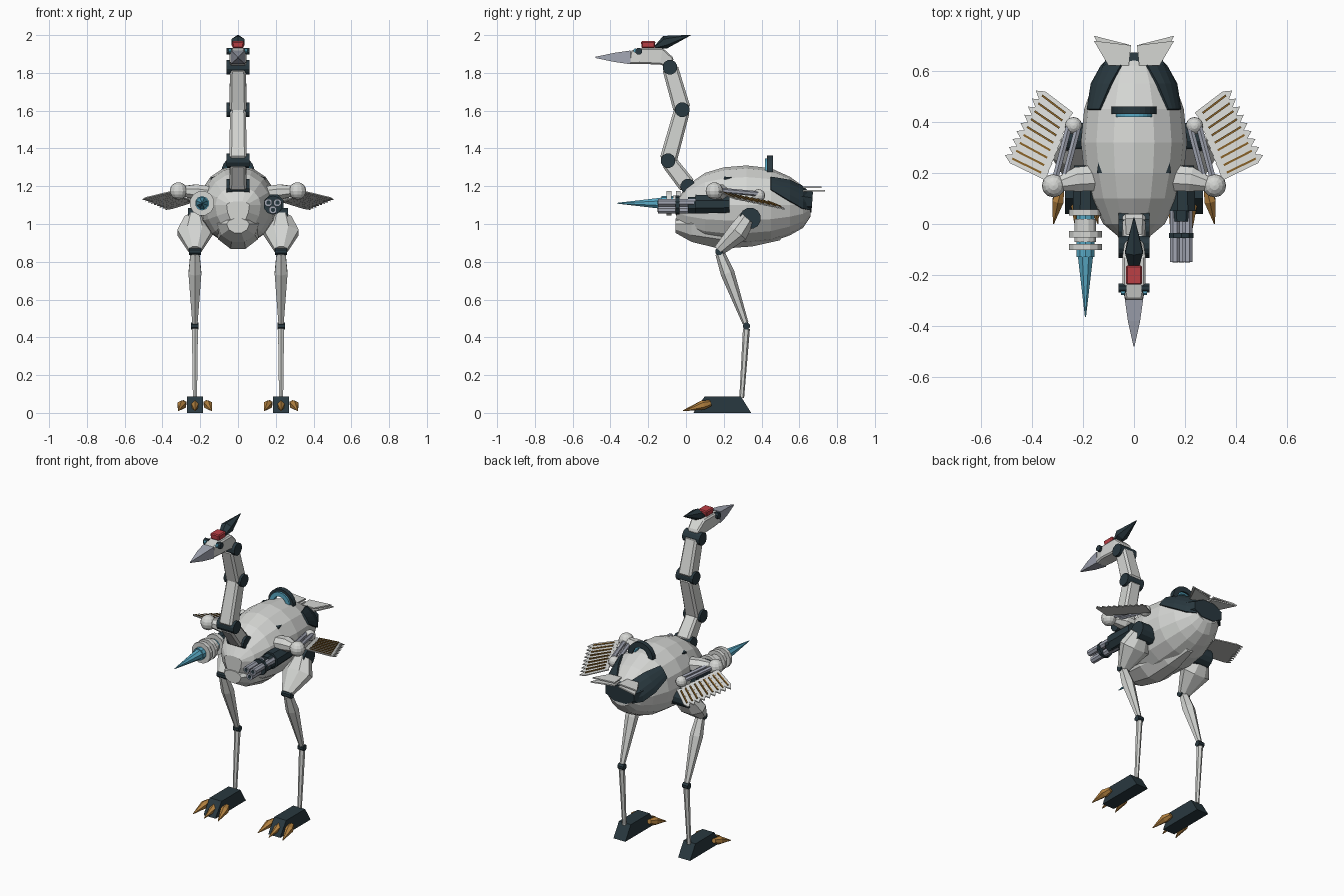
import bpy, bmesh, math
from mathutils import Vector

cube = bpy.data.objects.get("Cube")
if cube:
    bpy.data.objects.remove(cube)


def material(name, rgb):
    m = bpy.data.materials.new(name)
    m.use_nodes = True
    m.diffuse_color = (*rgb, 1)
    m.node_tree.nodes["Principled BSDF"].inputs["Base Color"].default_value = (*rgb, 1)
    return m


SHELL = material("shell_grey", (0.66, 0.67, 0.65))
DARK = material("dark_slate", (0.022, 0.04, 0.05))
BLUE = material("energy_blue", (0.1, 0.4, 0.56))
RED = material("crown_red", (0.5, 0.05, 0.06))
AMBER = material("claw_amber", (0.45, 0.22, 0.05))
STEEL = material("steel", (0.36, 0.38, 0.45))
BROWN = material("quill_brown", (0.22, 0.11, 0.02))


def build(name, verts, faces, mat):
    mesh = bpy.data.meshes.new(name)
    mesh.from_pydata([tuple(v) for v in verts], [], faces)
    bm = bmesh.new()
    bm.from_mesh(mesh)
    bmesh.ops.recalc_face_normals(bm, faces=bm.faces[:])
    bm.to_mesh(mesh)
    bm.free()
    mesh.materials.append(mat)
    ob = bpy.data.objects.new(name, mesh)
    bpy.context.scene.collection.objects.link(ob)
    return ob


def skin(name, rings, mat, closed=True):
    """Bridge equal rings of points; closed rings also get end caps."""
    n = len(rings[0])
    faces = []
    for r in range(len(rings) - 1):
        for i in range(n if closed else n - 1):
            j = (i + 1) % n
            faces.append((r * n + i, r * n + j, (r + 1) * n + j, (r + 1) * n + i))
    if closed:
        faces += [tuple(range(n)), tuple(range((len(rings) - 1) * n, len(rings) * n))]
    return build(name, [v for ring in rings for v in ring], faces, mat)


def tube(name, stations, sides, mat, bevel=0):
    """Loft (point, half width, half depth) stations along a path."""
    axis = (Vector(stations[-1][0]) - Vector(stations[0][0])).normalized()
    ref = Vector((0, 1, 0)) if abs(axis.x) > 0.9 else Vector((1, 0, 0))
    u = (ref - axis * ref.dot(axis)).normalized()
    v = axis.cross(u)
    k = 1 / math.cos(math.pi / sides)
    rings = []
    for p, a, b in stations:
        angles = [math.tau * (i + 0.5) / sides for i in range(sides)]
        rings.append([Vector(p) + u * a * k * math.cos(t) + v * b * k * math.sin(t) for t in angles])
    ob = skin(name, rings, mat)
    if bevel:
        mod = ob.modifiers.new("bevel", 'BEVEL')
        mod.width, mod.segments = bevel, 1
    return ob


def rod(name, a, b, r1, r2, sides, mat, bevel=0):
    return tube(name, [(a, r1, r1), (b, r2, r2)], sides, mat, bevel)


def ball(name, c, r, mat):
    bpy.ops.mesh.primitive_uv_sphere_add(segments=12, ring_count=8, radius=r, location=c)
    ob = bpy.context.object
    ob.name = name
    ob.data.materials.append(mat)


def plate(name, pts, thick, mat):
    up = Vector((0, 0, thick))
    return skin(name, [[Vector(p) for p in pts], [Vector(p) + up for p in pts]], mat)


def hull_point(st, t, zc, grow=1.0):
    y, w, top, low = st
    h = top - zc if math.sin(t) > 0 else zc - low
    return Vector((w * grow * math.cos(t), y, zc + h * grow * math.sin(t)))


def hull(name, stations, zc, sides, mat):
    return skin(name, [[hull_point(s, math.tau * i / sides, zc) for i in range(sides)] for s in stations], mat)


# Body: y, half width, top, bottom
BODY = [(-0.05, .06, 1.12, 1.0), (0, .12, 1.2, .95), (.1, .17, 1.27, .905), (.2, .195, 1.3, .89),
        (.32, .208, 1.31, .89), (.45, .195, 1.295, .905), (.55, .16, 1.25, .94),
        (.62, .12, 1.2, .98), (.66, .08, 1.16, 1.04)]
hull("body", BODY, 1.1, 16, SHELL)
hull("breast_keel", [(-.055, .06, 1.03, .95), (.03, .11, 1.05, .9), (.18, .13, 1.05, .862),
                     (.35, .11, 1.04, .875), (.5, .05, 1.0, .91)], 1.0, 10, SHELL)

# Dark rear armour, back block and tail plates
tube("rear_block", [((0, .6, 1.12), .13, .07), ((0, .668, 1.115), .1, .055)], 8, DARK)
for s, side in ((1, "left"), (-1, "right")):
    rings = []
    for i, st in enumerate(BODY[5:]):
        lo, hi = 24 - 16 * i, 48 + 9 * i
        ring = [hull_point(st, math.radians(lo + (hi - lo) * k / 4), 1.1, 1.04 + .03 * i) for k in range(5)]
        rings.append([Vector((p.x * s, p.y, p.z)) for p in ring])
    panel = skin(side + "_rear_armour", rings, DARK, closed=False)
    panel.modifiers.new("thickness", 'SOLIDIFY').thickness = 0.012
    for k in range(2):
        z = 1.172 + .018 * k
        plate(f"{side}_tail_plate_{k}", [(s * .02, .62, z), (s * .012, .7, z), (s * .157, .737 - .02 * k, z),
                                         (s * .1, .62, z)], .008, SHELL)
    plate(side + "_back_slit", [(s * .125, .2, 1.243), (s * .14, .24, 1.24), (s * .145, .2, 1.235)], .008, DARK)


# Arched fin on the back
def arch(name, y0, y1, r0, r1, mat):
    rings = []
    for i in range(13):
        t = math.pi * i / 12
        c, h = math.cos(t), math.sin(t)
        rings.append([Vector((r * c, y, 1.275 + r * h)) for r, y in ((r0, y0), (r1, y0), (r1, y1), (r0, y1))])
    skin(name, rings, mat)


arch("back_arch", .43, .46, .055, .088, DARK)
arch("back_arch_glow", .418, .45, .045, .072, BLUE)

# Neck segments with disc joints
JOINTS = [(.01, 1.2), (-.095, 1.335), (-.02, 1.605), (-.085, 1.83)]
for i, (y, z) in enumerate(JOINTS):
    rod(f"neck_joint_{i}", (-.06, y, z), (.06, y, z), .038, .038, 12, DARK)
    if i:
        py, pz = JOINTS[i - 1]
        rod(f"neck_segment_{i}", (0, py, pz), (0, y, z), .046, .042, 4, SHELL, .012)

# Head
tube("head", [((0, -.07, 1.85), .036, .03), ((0, -.13, 1.888), .045, .045), ((0, -.24, 1.89), .045, .042),
              ((0, -.3, 1.882), .034, .036)], 4, SHELL, .008)
tube("beak", [((0, -.295, 1.882), .036, .036), ((0, -.38, 1.882), .024, .024),
              ((0, -.48, 1.882), .002, .003)], 4, STEEL)
tube("red_crown", [((0, -.2, 1.93), .03, .035), ((0, -.2, 1.968), .032, .038)], 4, RED, .006)
tube("crest", [((0, -.165, 1.935), .02, .006), ((0, -.11, 1.963), .035, .03),
               ((0, .025, 2.0), .002, .001)], 6, DARK)
for s, side in ((1, "left"), (-1, "right")):
    rod(side + "_eye", (s * .03, -.25, 1.915), (s * .06, -.25, 1.915), .018, .018, 8, DARK)
    rod(side + "_eye_lens", (s * .035, -.268, 1.918), (s * .05, -.268, 1.918), .01, .01, 8, BLUE)

# Legs, feet and claws
for s, side in ((1, "left"), (-1, "right")):
    x = s * .228
    rod(side + "_hip", (s * .15, .34, 1.03), (s * .265, .34, 1.03), .055, .055, 12, DARK)
    tube(side + "_thigh", [((x, .325, 1.03), .055, .045), ((x, .275, .955), .093, .055),
                           ((x, .175, .86), .034, .03)], 8, SHELL)
    rod(side + "_knee", (x - .032, .175, .855), (x + .032, .175, .855), .02, .02, 8, DARK)
    tube(side + "_shin", [((x, .18, .845), .024, .022), ((x, .22, .74), .034, .032),
                          ((x, .315, .475), .014, .014)], 6, SHELL)
    rod(side + "_ankle", (x - .02, .32, .46), (x + .02, .32, .46), .018, .018, 8, DARK)
    rod(side + "_lower_leg", (x, .32, .445), (x, .295, .08), .016, .011, 6, SHELL)
    profile = [(.04, 0), (.05, .02), (.1, .088), (.29, .088), (.345, 0)]
    skin(side + "_foot", [[Vector((x + dx, y, z)) for y, z in profile] for dx in (-.042, .042)], DARK)
    for i, dx in enumerate((-.07, 0, .07)):
        fwd = .03 if dx else .015
        tube(f"{side}_claw_{i}", [((x + dx * .85, .13, .052), .014, .014), ((x + dx, .09, .042), .022, .022),
                                  ((x + dx * 1.25, fwd - .03, .012), .002, .002)], 6, AMBER)


# Wings: a jointed arm carrying a fan of feathers
def wing_z(x, y):
    return 1.19 - .25 * (y - .1) - .12 * (abs(x) - .3)


def strip(name, root, tip, width, lift, mat, s, pointed):
    d = (tip - root).normalized()
    n = Vector((-d.y, d.x)) * width
    pts = [root - n, tip - n - d * .02 * pointed, tip + d * .012 * pointed, tip + n - d * .02 * pointed, root + n]
    plate(name, [(s * p.x, p.y, wing_z(p.x, p.y) + lift) for p in pts], .006, mat)


FEATHERS = 9
for s, side in ((1, "left"), (-1, "right")):
    for i in range(FEATHERS):
        f = i / (FEATHERS - 1)
        root = Vector((.25, .42)).lerp(Vector((.34, .19)), f)
        tip = Vector((.375, .515)).lerp(Vector((.495, .265)), f)
        strip(f"{side}_feather_{i}", root, tip, .02, .0005 * i, SHELL, s, 1)
        strip(f"{side}_quill_{i}", root.lerp(tip, .15), root.lerp(tip, .88), .004, .008, BROWN, s, 0)
    ball(side + "_wing_elbow", (s * .315, .15, 1.175), .046, SHELL)
    ball(side + "_wing_wrist", (s * .237, .385, 1.15), .034, SHELL)
    tube(side + "_shoulder", [((s * .15, .18, 1.16), .05, .04), ((s * .225, .175, 1.17), .048, .04),
                              ((s * .3, .155, 1.175), .025, .025)], 8, SHELL)
    for k, off in enumerate((-.018, .018)):
        rod(f"{side}_wing_strut_{k}", (s * (.295 + off), .16, 1.18), (s * (.237 + off), .38, 1.16),
            .012, .012, 6, STEEL)
    rod(side + "_weapon_mount", (s * .19, .05, 1.105), (s * .19, .23, 1.105), .05, .045, 8, DARK)

# Lance on the right: glowing core, pale rings and long point
LX, LZ = -.19, 1.11
rod("lance_core", (LX, .07, LZ), (LX, -.13, LZ), .036, .036, 10, BLUE)
rod("lance_point", (LX, -.125, LZ), (LX, -.365, LZ), .03, .002, 8, BLUE)
for i, y in enumerate((.045, -.04, -.09)):
    rod(f"lance_ring_{i}", (LX, y + .012, LZ), (LX, y - .012, LZ), .064, .064, 12, SHELL)
rod("lance_sleeve", (LX, .02, LZ), (LX, -.07, LZ), .042, .042, 12, SHELL)

# Triple barrel gun on the left
for i, (dx, dz) in enumerate(((-.024, .008), (.024, .008), (0, -.03))):
    rod(f"gun_barrel_{i}", (.185 + dx, .08, 1.105 + dz), (.185 + dx, -.148, 1.105 + dz), .02, .02, 8, STEEL)
    rod(f"gun_bore_{i}", (.185 + dx, -.14, 1.105 + dz), (.185 + dx, -.15, 1.105 + dz), .011, .011, 8, DARK)
rod("gun_band", (.185, -.035, 1.1), (.185, -.055, 1.1), .048, .048, 10, DARK)
rod("gun_collar", (.185, .06, 1.1), (.185, .01, 1.1), .045, .042, 8, DARK)
